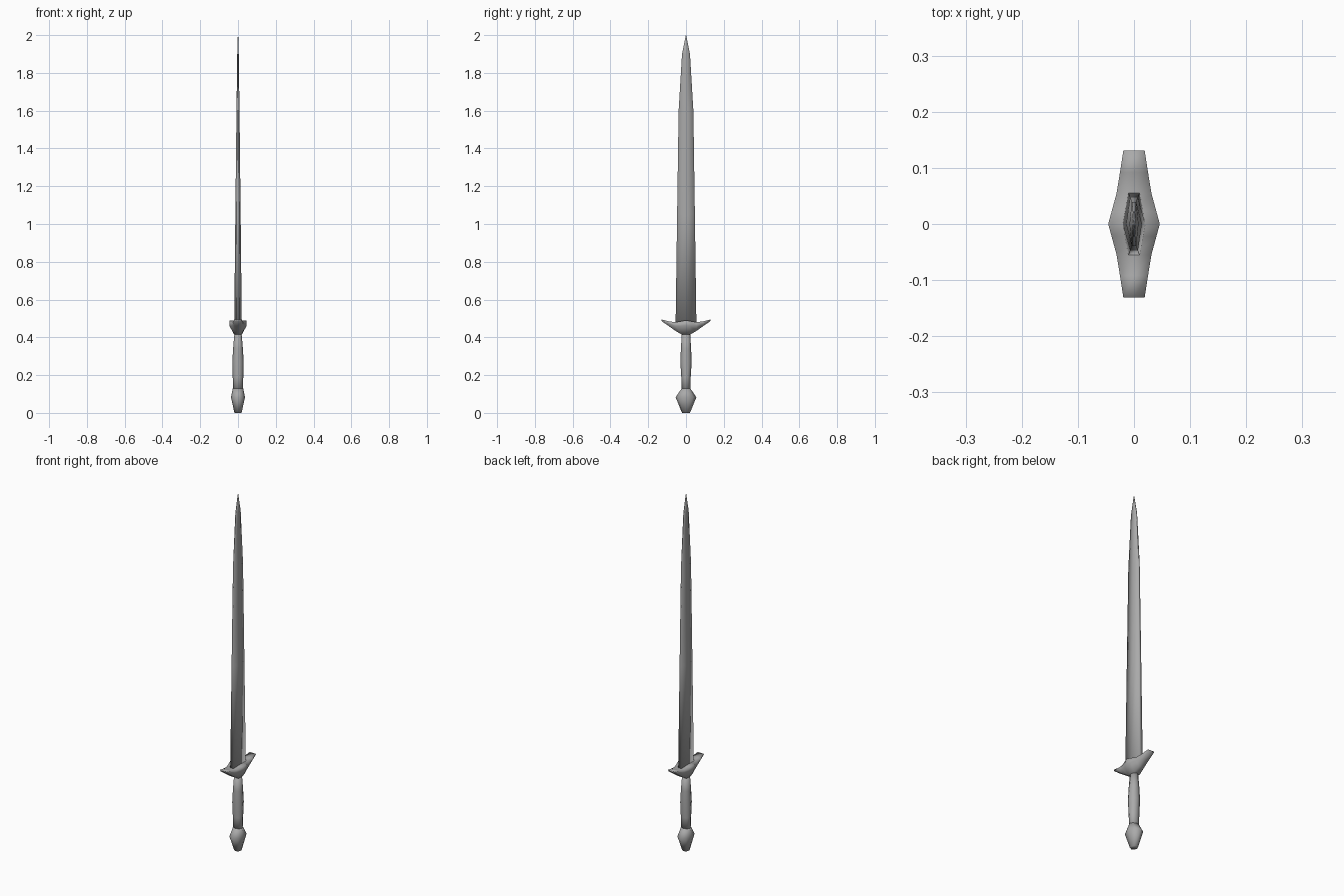
import bpy, math

if "Cube" in bpy.data.objects:
    bpy.data.objects.remove(bpy.data.objects["Cube"])

steel = bpy.data.materials.new("dark_grey")
steel.diffuse_color = (0.4, 0.4, 0.4, 1)
steel.use_nodes = True
steel.node_tree.nodes["Principled BSDF"].inputs["Base Color"].default_value = steel.diffuse_color


def loft(name, rings, smooth=180):
    """Skin a list of equal-length rings and cap both ends."""
    n = len(rings[0])
    verts = [v for ring in rings for v in ring]
    faces = []
    for k in range(len(rings) - 1):
        a, b = k * n, (k + 1) * n
        faces += [(a + i, a + (i + 1) % n, b + (i + 1) % n, b + i) for i in range(n)]
    faces += [tuple(reversed(range(n))), tuple(range(len(verts) - n, len(verts)))]
    mesh = bpy.data.meshes.new(name)
    mesh.from_pydata(verts, [], faces)
    mesh.materials.append(steel)
    obj = bpy.data.objects.new(name, mesh)
    bpy.context.collection.objects.link(obj)
    bpy.ops.object.select_all(action='DESELECT')
    obj.select_set(True)
    bpy.context.view_layer.objects.active = obj
    bpy.ops.object.mode_set(mode='EDIT')
    bpy.ops.mesh.select_all(action='SELECT')
    bpy.ops.mesh.normals_make_consistent(inside=False)
    bpy.ops.object.mode_set(mode='OBJECT')
    bpy.ops.object.shade_smooth_by_angle(angle=math.radians(smooth))
    return obj


def oval(rx, ry, z, sides=8):
    return [(rx * math.cos(2 * math.pi * i / sides),
             ry * math.sin(2 * math.pi * i / sides), z) for i in range(sides)]


def blade_section(z, half_width, ridge, edge):
    w = half_width
    return [(ridge, 0, z), (edge, w, z), (-edge, w, z),
            (-ridge, 0, z), (-edge, -w, z), (edge, -w, z)]


def guard_section(y, top_w, low_w, top, mid, low):
    return [(-top_w, y, top), (0, y, top), (top_w, y, top),
            (top_w, y, mid), (low_w, y, low), (-low_w, y, low), (-top_w, y, mid)]


# Blade: tapering ridge section with thin blunt edges
blade = [(0.47, 0.055, 0.020, 0.010), (1.05, 0.047, 0.014, 0.007),
         (1.60, 0.039, 0.008, 0.004), (1.90, 0.021, 0.004, 0.002),
         (2.00, 0.001, 0.001, 0.001)]
loft("blade", [blade_section(*s) for s in blade])

# Cross guard: upswept wings, mirrored about the centre
wing = [(0.0, 0.046, 0.020, 0.490, 0.462, 0.414),
        (0.022, 0.040, 0.019, 0.486, 0.460, 0.414),
        (0.055, 0.031, 0.016, 0.480, 0.460, 0.434),
        (0.092, 0.025, 0.016, 0.485, 0.475, 0.460),
        (0.131, 0.019, 0.017, 0.495, 0.492, 0.487)]
stations = [(-s[0],) + s[1:] for s in reversed(wing[1:])] + wing
loft("cross_guard", [guard_section(*s) for s in stations])

# Grip: gently swelling handle
grip = [(0.025, 0.022, 0.11), (0.028, 0.025, 0.19), (0.030, 0.030, 0.27),
        (0.026, 0.027, 0.34), (0.019, 0.022, 0.42)]
loft("grip", [oval(*s) for s in grip])

# Pommel: wide-shouldered and tapering to a flat base
pommel = [(0.019, 0.021, 0.0), (0.037, 0.055, 0.083), (0.028, 0.024, 0.128)]
loft("pommel", [oval(*s) for s in pommel])
